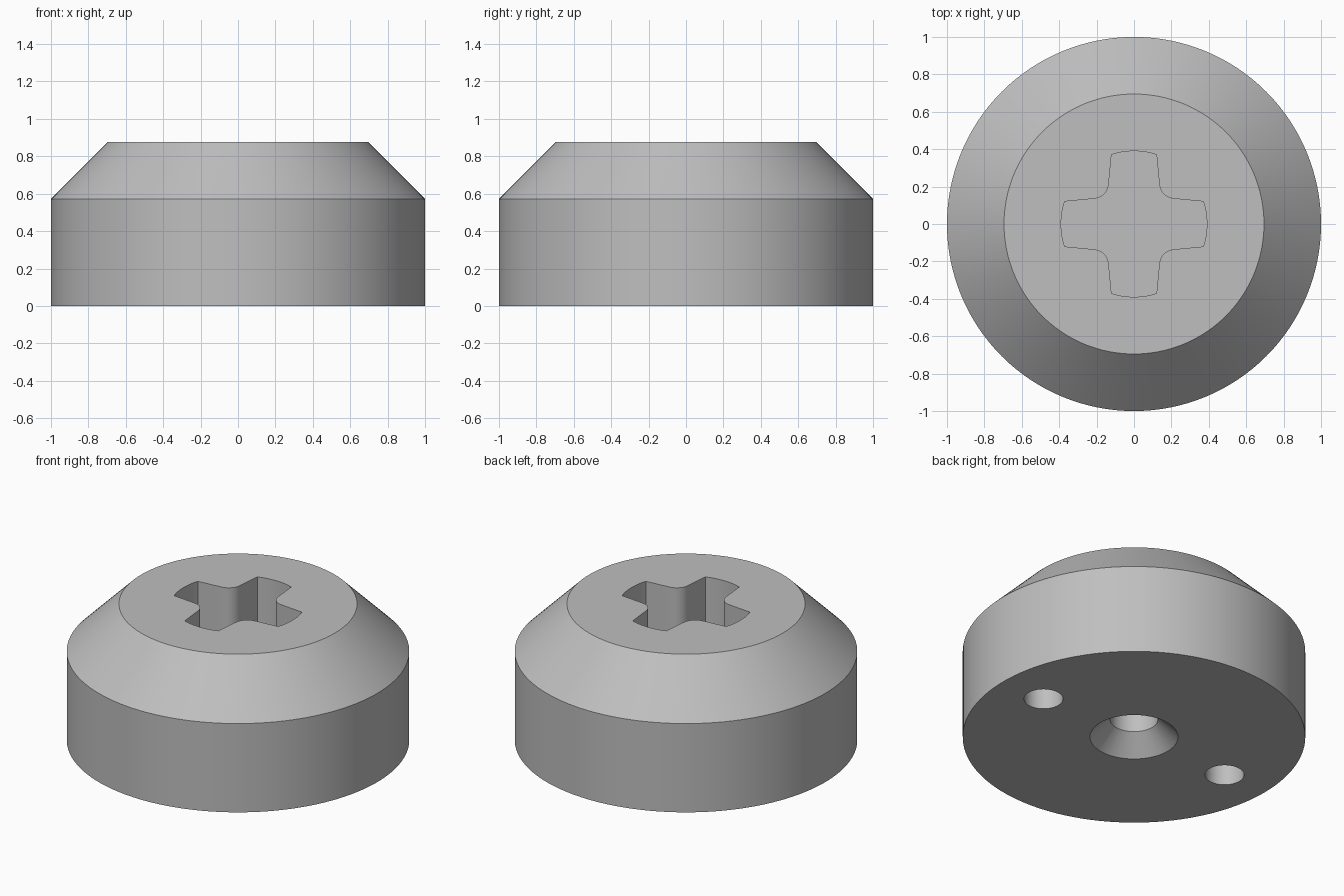
import bpy, bmesh
from math import sin, cos, radians, tau

if "Cube" in bpy.data.objects:
    bpy.data.objects.remove(bpy.data.objects["Cube"])

# Single grey material
GREY = (0.52, 0.52, 0.52, 1)
metal = bpy.data.materials.new("plain grey")
metal.use_nodes = True
metal.diffuse_color = GREY
metal.node_tree.nodes["Principled BSDF"].inputs["Base Color"].default_value = GREY


def stack(name, rings):
    """Solid made from equal-sized closed rings, listed from bottom to top."""
    bm = bmesh.new()
    loops = [[bm.verts.new(p) for p in ring] for ring in rings]
    n = len(loops[0])
    for low, high in zip(loops, loops[1:]):
        for i in range(n):
            j = (i + 1) % n
            bm.faces.new((low[i], low[j], high[j], high[i]))
    bm.faces.new(loops[0][::-1])
    bm.faces.new(loops[-1])
    mesh = bpy.data.meshes.new(name)
    bm.to_mesh(mesh)
    bm.free()
    mesh.materials.append(metal)
    obj = bpy.data.objects.new(name, mesh)
    bpy.context.collection.objects.link(obj)
    return obj


def lathe(name, profile, segments, x=0):
    """Round solid from (radius, height) pairs."""
    turns = [tau * i / segments for i in range(segments)]
    return stack(name, [[(x + r * cos(a), r * sin(a), z) for a in turns]
                        for r, z in profile])


def cross_outline():
    """Four-armed outline with rounded ends and filleted inner corners."""
    arm = [(0.39 * cos(radians(a)), 0.39 * sin(radians(a)))
           for a in range(-18, 19, 4)]
    fillet = [(0.22 + 0.085 * cos(radians(a)), 0.22 + 0.085 * sin(radians(a)))
              for a in range(265, 184, -8)]
    points = arm + fillet
    outline = []
    for _ in range(4):
        outline += points
        points = [(-y, x) for x, y in points]
    return outline


# Chamfered round body
body = lathe("body", [(1, 0), (1, 0.572), (0.695, 0.877)], 128)

# Drive recess, countersunk centre hole and two pin holes
outline = cross_outline()
cutters = [
    stack("recess_cutter", [[(x, y, z) for x, y in outline] for z in (0.42, 1)]),
    lathe("centre_hole_cutter",
          [(0.307, -0.05), (0.14, 0.117), (0.14, 0.32)], 64),
]
for side, x in (("left", 0.69), ("right", -0.69)):
    cutters.append(lathe(side + "_pin_hole_cutter",
                         [(0.114, -0.1), (0.114, 0.3)], 48, x))

bpy.context.view_layer.objects.active = body
body.select_set(True)
for cutter in cutters:
    cutter.hide_render = True
    cut = body.modifiers.new(cutter.name, 'BOOLEAN')
    cut.operation = 'DIFFERENCE'
    cut.solver = 'EXACT'
    cut.object = cutter
    bpy.ops.object.modifier_apply(modifier=cut.name)
    bpy.data.objects.remove(cutter)

bpy.ops.object.shade_smooth_by_angle(angle=radians(30))
